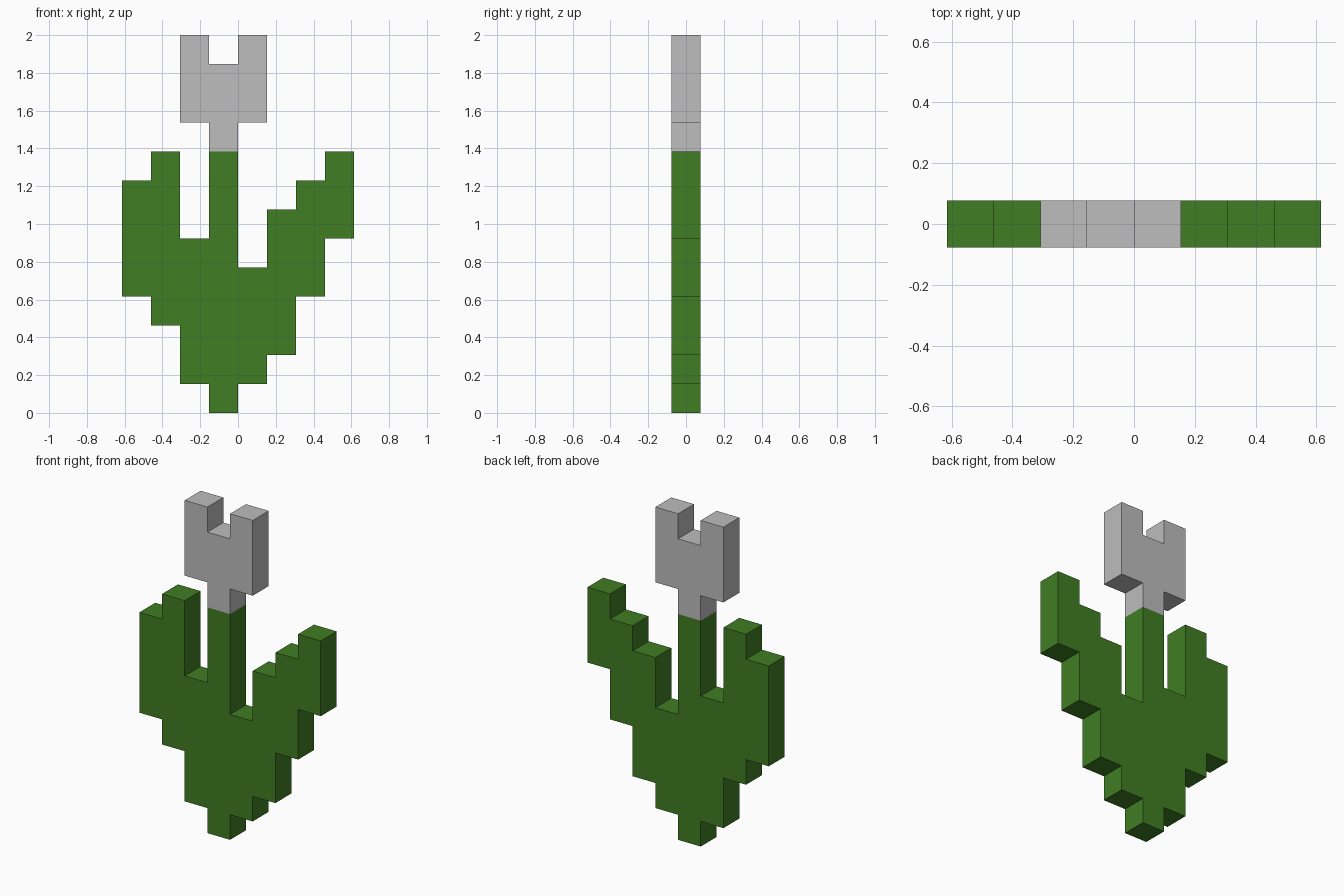
import bpy, bmesh

if "Cube" in bpy.data.objects:
    bpy.data.objects.remove(bpy.data.objects["Cube"])

U = 2 / 13  # one grid cell; the whole model is 13 cells tall


def material(name, color):
    mat = bpy.data.materials.new(name)
    mat.diffuse_color = (*color, 1)
    mat.use_nodes = True
    mat.node_tree.nodes["Principled BSDF"].inputs["Base Color"].default_value = mat.diffuse_color
    return mat


def stepped_plate(name, start, columns, mat):
    """Extrude the stepped outline of side-by-side columns (bottom, top)."""
    outline = []
    for i, (bottom, top) in enumerate(columns):
        outline += [(start + i, bottom), (start + i + 1, bottom)]
    for i, (bottom, top) in reversed(list(enumerate(columns))):
        outline += [(start + i + 1, top), (start + i, top)]
    bm = bmesh.new()
    front = bm.faces.new([bm.verts.new((x * U, -U / 2, z * U)) for x, z in outline])
    extruded = bmesh.ops.extrude_face_region(bm, geom=[front], use_keep_orig=True)
    moved = [g for g in extruded["geom"] if isinstance(g, bmesh.types.BMVert)]
    bmesh.ops.translate(bm, verts=moved, vec=(0, U, 0))
    bmesh.ops.recalc_face_normals(bm, faces=bm.faces[:])

    # Leave the joint between stem and flower open, so no face is hidden inside
    joint = []
    for f in bm.faces:
        c = f.calc_center_median() / U
        if abs(f.normal.z) > 0.9 and abs(c.z - 9) < 0.01 and abs(c.x + 0.5) < 0.01:
            joint.append(f)
    bmesh.ops.delete(bm, geom=joint, context="FACES")

    mesh = bpy.data.meshes.new(name)
    bm.to_mesh(mesh)
    bm.free()
    mesh.materials.append(mat)
    bpy.context.collection.objects.link(bpy.data.objects.new(name, mesh))


green = material("leaf green", (0.052, 0.205, 0.017))
grey = material("light grey", (0.51, 0.51, 0.51))

# Leaves and stem, left to right
stepped_plate("leaves_and_stem", -4,
              [(4, 8), (3, 9), (1, 6), (0, 9), (1, 5), (2, 7), (4, 8), (6, 9)], green)

# Notched flower head on its short neck
stepped_plate("flower_head", -2, [(10, 13), (9, 12), (10, 13)], grey)
